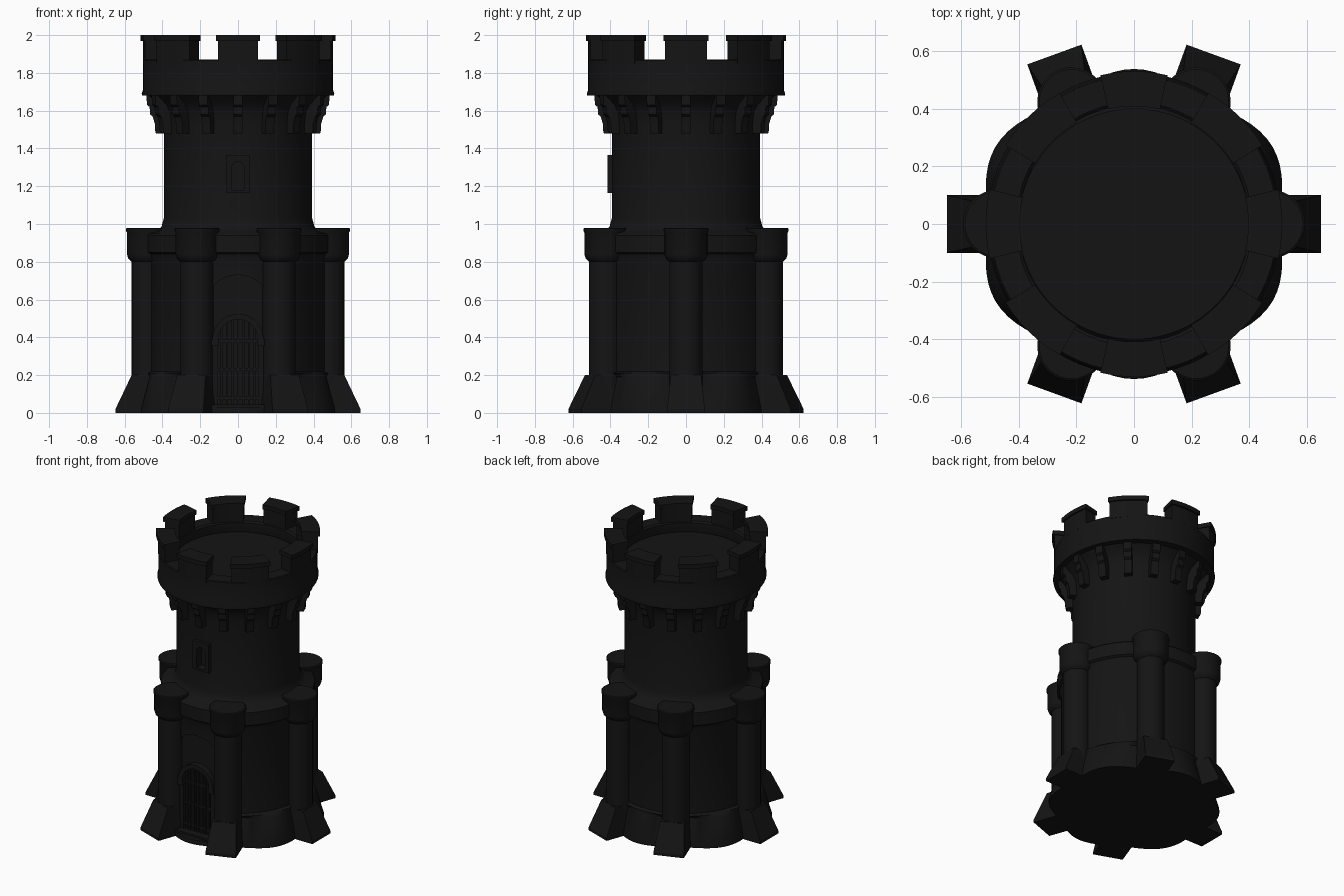
import bpy, bmesh
from math import sin, cos, pi, radians, atan2
from mathutils import Matrix

if "Cube" in bpy.data.objects:
    bpy.data.objects.remove(bpy.data.objects["Cube"])

stone = bpy.data.materials.new("black_stone")
stone.diffuse_color = (.007, .007, .007, 1)
stone.use_nodes = True
stone.node_tree.nodes["Principled BSDF"].inputs["Base Color"].default_value = stone.diffuse_color


def finish(name, bm, matrix=None, sharp=35):
    bmesh.ops.remove_doubles(bm, verts=bm.verts, dist=1e-5)
    bmesh.ops.recalc_face_normals(bm, faces=bm.faces)
    me = bpy.data.meshes.new(name)
    bm.to_mesh(me)
    bm.free()
    me.shade_smooth()
    me.set_sharp_from_angle(angle=radians(sharp))
    me.materials.append(stone)
    ob = bpy.data.objects.new(name, me)
    bpy.context.collection.objects.link(ob)
    if matrix:
        ob.matrix_world = matrix
    return ob


def revolve(name, profile, matrix=None, steps=64):
    """Spin an (r, z) profile about z."""
    bm = bmesh.new()
    vs = [bm.verts.new((r, 0, z)) for r, z in profile]
    es = [bm.edges.new(p) for p in zip(vs, vs[1:])]
    bmesh.ops.spin(bm, geom=vs + es, cent=(0, 0, 0), axis=(0, 0, 1),
                   angle=2 * pi, steps=steps)
    return finish(name, bm, matrix)


def prism(name, pts, a, b, axis, matrix=None):
    """Extrude a 2D outline from a to b along y (u=x, v=z) or z (u=x, v=y)."""
    def place(u, v, w):
        return (u, w, v) if axis == 'y' else (u, v, w)
    bm = bmesh.new()
    lo = [bm.verts.new(place(u, v, a)) for u, v in pts]
    hi = [bm.verts.new(place(u, v, b)) for u, v in pts]
    bm.faces.new(lo)
    bm.faces.new(hi)
    n = len(pts)
    for i in range(n):
        bm.faces.new((lo[i], lo[(i + 1) % n], hi[(i + 1) % n], hi[i]))
    return finish(name, bm, matrix)


def box(name, x0, x1, y0, y1, z0, z1):
    return prism(name, [(x0, z0), (x1, z0), (x1, z1), (x0, z1)], y0, y1, 'y')


def arc(rx, rz, cz, n=16):
    return [(rx * cos(pi * i / n), cz + rz * sin(pi * i / n)) for i in range(n + 1)]


def arch(w, rise, spring, bottom):
    return [(w, bottom)] + arc(w, rise, spring) + [(-w, bottom)]


def cut(target, *cutters):
    for cutter in cutters:
        mod = target.modifiers.new("cut", 'BOOLEAN')
        mod.object = cutter
        mod.solver = 'EXACT'
        cutter.hide_render = True
        cutter.hide_set(True)
    target.modifiers.new("crease", 'EDGE_SPLIT').split_angle = radians(35)


# Tower body: flared skirt, drum, ledge, shaft and cove under the parapet
body = revolve("tower_body", [
    (0, 0), (.555, 0), (.555, .02), (.505, .19), (.485, .21), (.465, .22), (.465, .81),
    (.475, .84), (.49, .85), (.49, .94), (.48, .95), (.43, .96), (.405, .985),
    (.393, 1.03), (.393, 1.53), (.40, 1.59), (.42, 1.63), (.45, 1.66), (.48, 1.69),
    (.40, 1.80), (0, 1.80)], None, 96)
# Skirt bulges between the buttresses
for v in body.data.vertices:
    if v.co.z < .2:
        k = 1 + .04 * (cos(6 * (atan2(v.co.y, v.co.x) - pi / 6)) - 1)
        v.co.x *= k
        v.co.y *= k * .97
cut(body, prism("door_niche_cutter", arch(.145, .11, .62, .03), -.7, -.435, 'y'),
    prism("window_cutter", arch(.033, .035, 1.295, 1.18), -.5, -.36, 'y'))

# Parapet ring, slightly deeper than wide
oval = Matrix.Diagonal((1, 1.03, 1, 1))
revolve("parapet", [(.40, 1.74), (.44, 1.68), (.508, 1.68), (.51, 1.69), (.503, 1.71),
                    (.503, 1.865), (.498, 1.87), (.41, 1.87), (.40, 1.86), (.40, 1.74)], oval)


def rot(deg):
    return Matrix.Rotation(radians(deg), 4, 'Z')


# Merlons with an overhanging coping; the diagonal ones are a little wider
def sector(r0, r1, half, n=6):
    angs = [radians(-half + 2 * half * i / n) for i in range(n + 1)]
    return ([(r1 * cos(t), r1 * sin(t)) for t in angs] +
            [(r0 * cos(t), r0 * sin(t)) for t in reversed(angs)])


for i in range(8):
    half = 13.7 if i % 2 else 12.3
    lean = {1: 1, 3: -1, 5: 1, 7: -1}.get(i, 0)
    m = oval @ rot(45 * i + lean)
    prism("merlon", sector(.405, .503, half), 1.85, 1.975, 'z', m)
    prism("merlon_coping", sector(.397, .515, half + .8), 1.97, 2.0, 'z', m)

# Sixteen stepped corbels
corbel = [(.37, 1.48), (.435, 1.48), (.44, 1.5), (.44, 1.53), (.452, 1.57), (.465, 1.58),
          (.468, 1.62), (.482, 1.63), (.485, 1.69), (.37, 1.69)]
for i in range(16):
    prism("corbel", corbel, -.025, .025, 'y', rot(22.5 * i))

# Six engaged columns with round capitals and splayed feet
spots = [(.475, 0, 0), (-.475, 0, 180)]
spots += [(sx * .217, sy * .425, sy * (90 - sx * 20)) for sx in (1, -1) for sy in (1, -1)]
for x, y, deg in spots:
    m = Matrix.Translation((x, y, 0)) @ rot(deg)
    revolve("column", [(0, .1), (.088, .1), (.088, .82), (0, .82)], m, 32)
    revolve("capital", [(0, .80), (.088, .80), (.105, .815), (.113, .84), (.113, .955),
                        (.119, .965), (.119, .975), (.112, .98), (0, .98)], m, 32)
    bm = bmesh.new()
    rings = [[bm.verts.new(p) for p in ((-.12, -w, z), (r, -w, z), (r, w, z), (-.12, w, z))]
             for r, w, z in ((.174, .1, 0), (.174, .1, .02), (.088, .08, .2))]
    bm.faces.new(rings[0])
    bm.faces.new(rings[-1])
    for a, b in zip(rings, rings[1:]):
        for k in range(4):
            bm.faces.new((a[k], a[(k + 1) % 4], b[(k + 1) % 4], b[k]))
    finish("buttress_foot", bm, m, 20)

# Door: arched hood with stops, jambs, threshold and portcullis bars
prism("door_hood", arc(.135, .135, .39) + arc(.105, .105, .39)[::-1], -.475, -.42, 'y')
for s in (-1, 1):
    box("hood_stop", s * .12 - .02, s * .12 + .02, -.475, -.42, .355, .39)
    box("door_jamb", s * .12 - .015, s * .12 + .015, -.455, -.42, .03, .36)
box("threshold", -.145, .145, -.50, -.42, 0, .045)
for i in range(-3, 4):
    x = i * .029
    box("gate_bar", x - .006, x + .006, -.452, -.43, .045, .39 + (.105 ** 2 - x * x) ** .5)
for z in (.08, .23, .38):
    box("gate_crossbar", -.105, .105, -.448, -.43, z - .008, z + .008)

# Window surround on the shaft
frame = box("window_frame", -.062, .062, -.415, -.37, 1.165, 1.365)
cut(frame, prism("window_frame_cutter", arch(.033, .035, 1.295, 1.18), -.5, -.3, 'y'))
